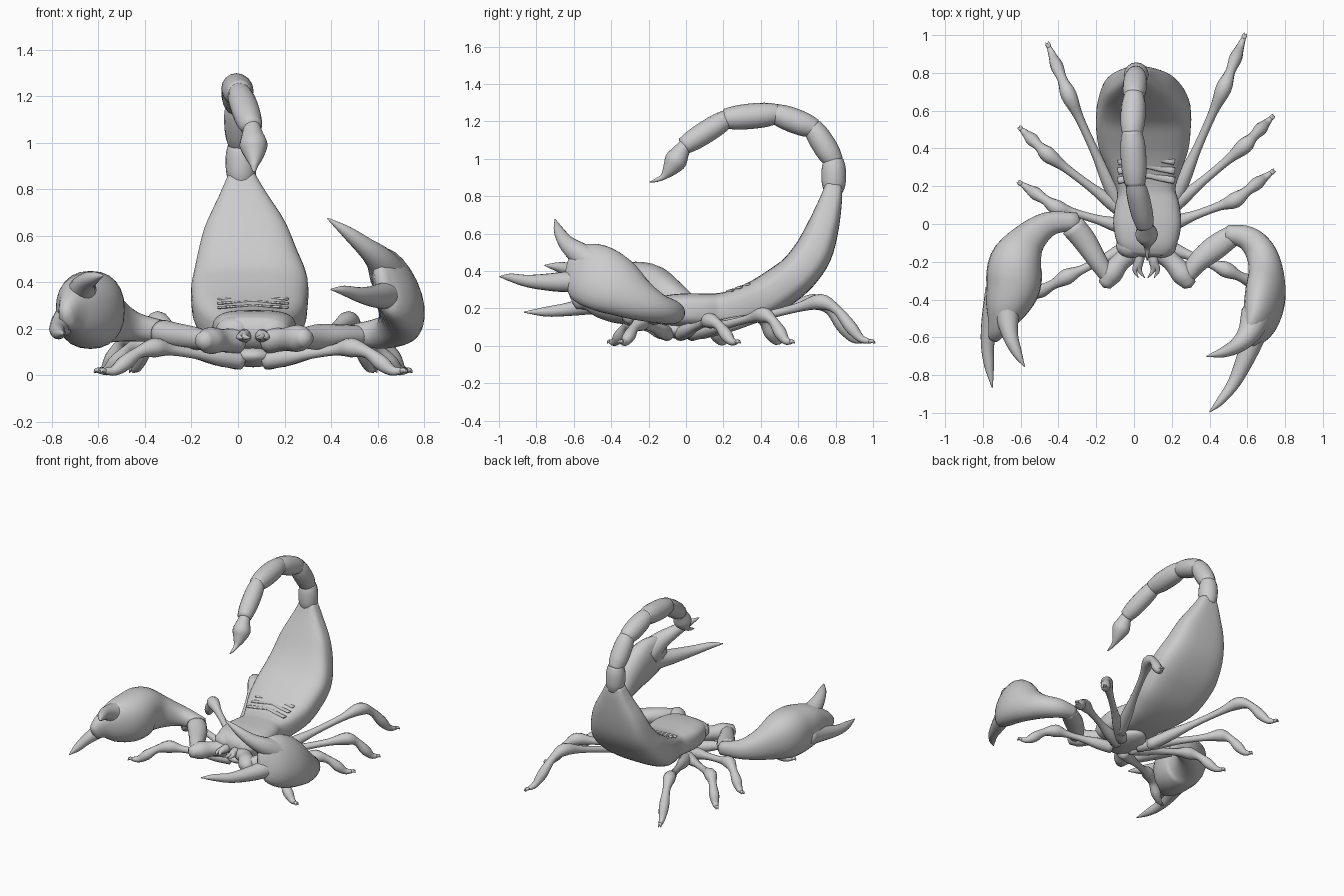
import bpy, bmesh, math
from mathutils import Vector

cube = bpy.data.objects.get("Cube")
if cube:
    bpy.data.objects.remove(cube, do_unlink=True)

grey = bpy.data.materials.new("shell_grey")
grey.use_nodes = True
colour = (0.6, 0.6, 0.6, 1)
grey.diffuse_color = colour
grey.node_tree.nodes["Principled BSDF"].inputs["Base Color"].default_value = colour

X, Z = Vector((1, 0, 0)), Vector((0, 0, 1))
MID = 0.065  # the body's own centre line


def finish(name, bm):
    bmesh.ops.recalc_face_normals(bm, faces=bm.faces)
    for face in bm.faces:
        face.smooth = True
    mesh = bpy.data.meshes.new(name)
    bm.to_mesh(mesh)
    bm.free()
    mesh.materials.append(grey)
    obj = bpy.data.objects.new(name, mesh)
    bpy.context.collection.objects.link(obj)
    return obj


def spline(keys, steps):
    """Catmull-Rom through keys of any dimension."""
    keys = [Vector(k) for k in keys]
    ext = [2 * keys[0] - keys[1]] + keys + [2 * keys[-1] - keys[-2]]
    out = []
    for a, b, c, d in zip(ext, ext[1:], ext[2:], ext[3:]):
        for i in range(steps):
            t = i / steps
            out.append(0.5 * (2 * b + (c - a) * t + (2 * a - 5 * b + 4 * c - d) * t * t
                              + (3 * b - a - 3 * c + d) * t ** 3))
    return out + [keys[-1]]


def rounded(value, power):
    return math.copysign(abs(value) ** power, value)


def sweep(name, keys, ref=Z, sides=16, steps=4, power=1):
    """Tube through (x, y, z, radius across ref, radius along ref); low power is boxier."""
    rows = spline([tuple(k) + (k[-1],) * (5 - len(k)) for k in keys], steps)
    pos = [Vector(r[:3]) for r in rows]
    bm = bmesh.new()
    rings = []
    last = len(pos) - 1
    for i, row in enumerate(rows):
        tangent = (pos[min(i + 1, last)] - pos[max(i - 1, 0)]).normalized()
        u = tangent.cross(ref).normalized()
        v = u.cross(tangent)
        ra, rb = max(row[3], 0.002), max(row[4], 0.002)
        ring = []
        for k in range(sides):
            ang = math.tau * k / sides
            ring.append(bm.verts.new(pos[i] + u * ra * rounded(math.cos(ang), power)
                                     + v * rb * rounded(math.sin(ang), power)))
        rings.append(ring)
        if i in (0, last):
            pole = bm.verts.new(pos[i] + tangent * min(ra, rb) * (0.4 if i else -0.4))
            for k in range(sides):
                bm.faces.new((ring[k], ring[(k + 1) % sides], pole))
    for a, b in zip(rings, rings[1:]):
        for k in range(sides):
            n = (k + 1) % sides
            bm.faces.new((a[k], a[n], b[n], b[k]))
    return finish(name, bm)


def blob(name, centre, size):
    bm = bmesh.new()
    bmesh.ops.create_uvsphere(bm, u_segments=20, v_segments=12, radius=1)
    bmesh.ops.scale(bm, vec=size, verts=bm.verts)
    bmesh.ops.translate(bm, vec=centre, verts=bm.verts)
    return finish(name, bm)


# Carapace and abdomen in one curling sweep (thickness, then width)
sweep("body", [
    (.065, -.155, .185, .06, .125), (.068, -.1, .19, .08, .16), (.07, 0, .19, .09, .18),
    (.07, .1, .19, .09, .17), (.065, .18, .19, .092, .155), (.06, .28, .205, .1, .19),
    (.055, .4, .25, .11, .235), (.05, .5, .31, .112, .25), (.05, .6, .39, .108, .25),
    (.04, .68, .5, .103, .22), (.03, .735, .64, .084, .175), (.02, .775, .78, .06, .1),
    (.015, .79, .86, .045, .06)], ref=X, sides=36, power=.62)
blob("underside", (MID, 0, .085), (.11, .16, .05))

# Folds where the carapace meets the abdomen
for k in range(3):
    y, z = .26 + .05 * k, .301 + .018 * k
    sweep("back_fold", [(MID + d, y - abs(d) * .2, z - abs(d) * .06, .018, .006)
                        for d in (-.15, -.07, 0, .07, .15)], sides=8)

# Tail segments, each swelling between its joints
joints = [(.015, .79, .83), (.01, .79, .99), (0, .68, 1.165), (-.01, .48, 1.24),
          (.005, .22, 1.215), (.055, 0, 1.075)]
for a, b, r in zip(joints, joints[1:], (.066, .064, .066, .068, .06)):
    a, b = Vector(a), Vector(b)
    sweep("tail_segment", [(*a.lerp(b, f), r * g) for f, g in
                           ((-.06, .75), (.2, .95), (.5, 1), (.8, .95), (1.05, .78))], ref=X)
sweep("stinger", [
    (.06, .01, 1.09, .03), (.062, -.025, 1.04, .045), (.067, -.055, .99, .06),
    (.07, -.085, .945, .042), (.07, -.12, .905, .018), (.07, -.16, .885, .01),
    (.07, -.195, .875, .002)], ref=X)

# Walking legs: (hip, knee, foot), x measured from the centre line
legs = {
    "first_leg": ((.05, -.1, .065), (.42, -.26, .12), (.66, -.385, .012)),
    "second_leg": ((.06, -.03, .065), (.47, .105, .135), (.68, .255, .012)),
    "third_leg": ((.07, .03, .065), (.52, .39, .165), (.675, .545, .012)),
    "fourth_leg": ((.13, .08, .075), (.41, .7, .235), (.525, .985, .012)),
}
upper = ((0, .04), (.25, .038), (.5, .024), (.8, .024), (1, .042))
lower = ((.3, .82, .026), (.55, .44, .034), (.74, .17, .022), (.9, .1, .013))
for side, s in (("left", 1), ("right", -1)):
    def place(p):
        return Vector((MID + s * p[0], p[1] + s * p[0] * .045, p[2]))
    for name, points in legs.items():
        hip, knee, foot = map(place, points)
        path = [(*hip.lerp(knee, f), r) for f, r in upper]
        for f, drop, r in lower:
            p = knee.lerp(foot, f)
            path.append((p.x, p.y, max(knee.z * drop, .02), r))
        sweep(side + "_" + name, path, sides=12)
        # Two little toes
        start = Vector(path[-1][:3])
        spread = (foot - start).cross(Z).normalized() * .008
        for t in (-1, 1):
            tip = foot + spread * t
            bend = start.lerp(tip, .6) + Z * .008
            sweep(side + "_toe", [(*start, .012), (*bend, .009), (*tip, .002)], sides=8)

    # Mouth pincers and front lobes of the carapace
    blob(side + "_front_lobe", (MID + s * .08, -.115, .195), (.08, .065, .06))
    for inner in (.012, .06):
        sweep(side + "_mouth_pincer", [
            (MID + s * .035, -.13, .17, .03), (MID + s * .04, -.2, .17, .026),
            (MID + s * (.03 + inner * .5), -.245, .165, .013),
            (MID + s * inner * .7, -.285, .16, .002)], sides=10)

# Right pincer arm, the hand tapering into its fingers
sweep("right_arm_base", [(0, -.14, .15, .055), (-.07, -.2, .15, .05),
                         (-.12, -.265, .15, .058), (-.155, -.325, .15, .035)])
sweep("right_upper_arm", [(-.13, -.29, .15, .04), (-.19, -.2, .16, .05),
                          (-.26, -.09, .17, .062, .055), (-.325, -.01, .185, .065, .055)])
sweep("right_claw", [
    (-.3, .015, .185, .045), (-.45, 0, .21, .065), (-.56, -.085, .245, .095, .11),
    (-.625, -.2, .28, .14, .16), (-.64, -.33, .28, .145, .165),
    (-.68, -.45, .28, .11, .14), (-.715, -.54, .27, .06, .09),
    (-.74, -.6, .24, .03, .05)], sides=24, power=.88)
sweep("right_lower_finger", [(-.71, -.36, .25, .08), (-.755, -.5, .22, .052),
                             (-.775, -.63, .195, .036), (-.767, -.75, .182, .026),
                             (-.75, -.865, .18, .003)])
sweep("right_upper_finger", [(-.66, -.36, .32, .1), (-.67, -.48, .36, .065),
                             (-.655, -.59, .4, .042), (-.62, -.68, .42, .027),
                             (-.58, -.755, .43, .003)])

# Left pincer arm, claw raised and rolled inward
sweep("left_arm_base", [(.13, -.14, .15, .055), (.2, -.2, .155, .05),
                        (.26, -.27, .16, .058), (.295, -.325, .16, .035)])
sweep("left_upper_arm", [(.27, -.29, .16, .04), (.34, -.2, .165, .055),
                         (.43, -.125, .17, .065, .05), (.53, -.055, .17, .055, .045)])
sweep("left_claw", [
    (.49, -.05, .175, .045), (.6, -.075, .18, .065), (.67, -.15, .2, .08),
    (.7, -.26, .25, .09, .12), (.695, -.38, .32, .1, .165),
    (.67, -.49, .375, .09, .175), (.635, -.575, .41, .06, .145),
    (.61, -.63, .42, .025, .075)], ref=Vector((-.3, 0, 1)), sides=24)
sweep("left_upper_finger", [(.65, -.48, .43, .085), (.61, -.575, .495, .062),
                            (.55, -.64, .55, .043), (.47, -.68, .615, .027),
                            (.385, -.7, .675, .003)])
sweep("left_lower_finger", [(.67, -.45, .35, .085), (.64, -.58, .345, .062),
                            (.595, -.7, .34, .05), (.53, -.84, .345, .034),
                            (.455, -.94, .365, .021), (.4, -.995, .37, .003)])
